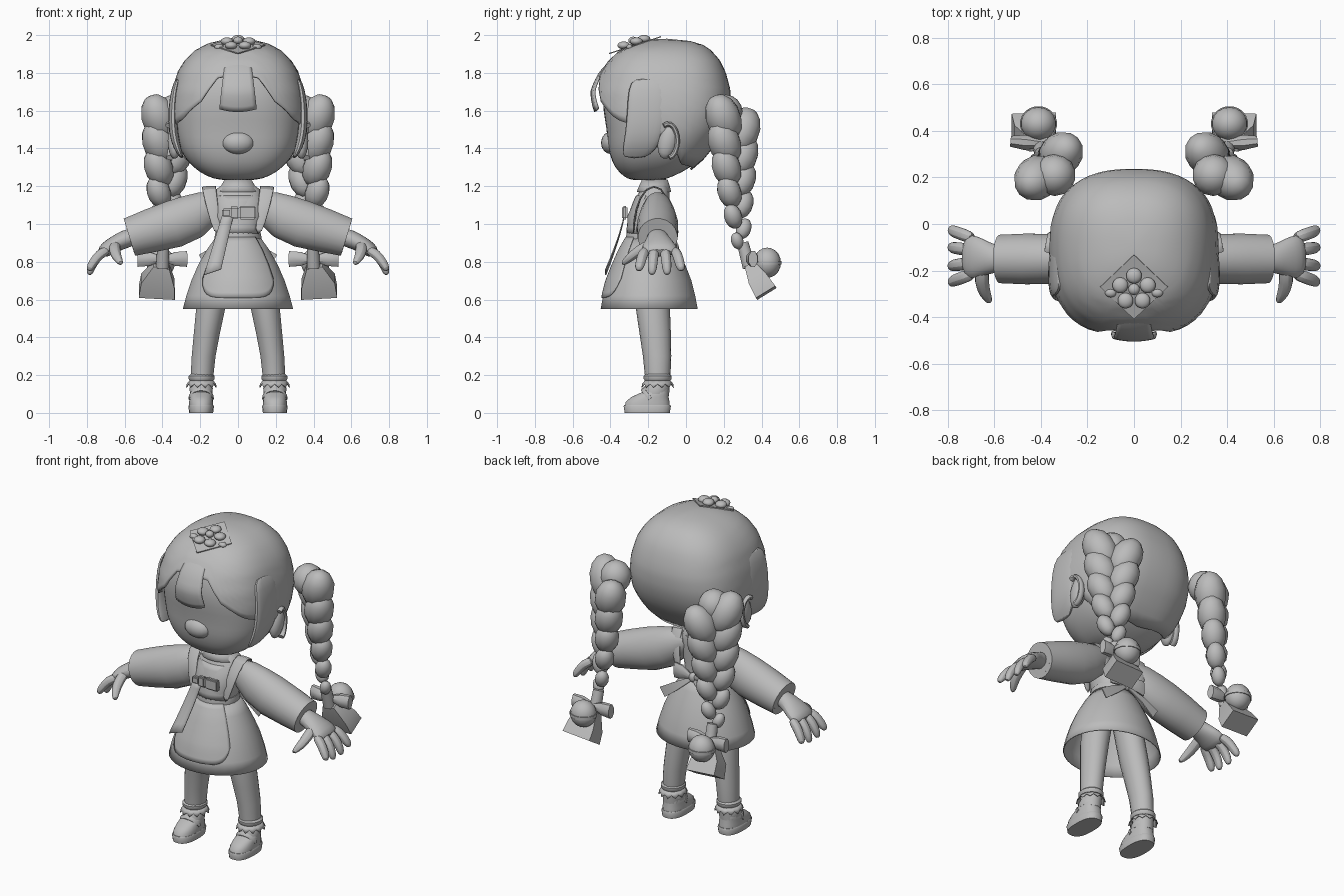
import bpy, bmesh, math
from mathutils import Vector, Matrix

cube = bpy.data.objects.get("Cube")
if cube:
    bpy.data.objects.remove(cube)

clay = bpy.data.materials.new("plain_grey")
clay.use_nodes = True
GREY = (0.5, 0.5, 0.5, 1)
clay.diffuse_color = GREY
clay.node_tree.nodes["Principled BSDF"].inputs["Base Color"].default_value = GREY


def finish(name, bm, mirror=False, sub=0, thick=0, angle=40):
    bmesh.ops.remove_doubles(bm, verts=bm.verts, dist=0.0004)
    bmesh.ops.recalc_face_normals(bm, faces=bm.faces)
    me = bpy.data.meshes.new(name)
    bm.to_mesh(me)
    bm.free()
    me.materials.append(clay)
    ob = bpy.data.objects.new(name, me)
    bpy.context.collection.objects.link(ob)
    bpy.ops.object.select_all(action='DESELECT')
    ob.select_set(True)
    bpy.context.view_layer.objects.active = ob
    bpy.ops.object.shade_smooth_by_angle(angle=math.radians(angle))
    if thick:
        m = ob.modifiers.new("thickness", 'SOLIDIFY')
        m.thickness, m.offset = thick, 0
    if sub:
        m = ob.modifiers.new("rounding", 'SUBSURF')
        m.levels = m.render_levels = sub
    if mirror:
        ob.modifiers.new("mirror", 'MIRROR')


def skin(bm, rings, caps=True):
    vs = [[bm.verts.new(p) for p in r] for r in rings]
    n = len(vs[0])
    for a, b in zip(vs, vs[1:]):
        for i in range(n):
            bm.faces.new((a[i], a[(i + 1) % n], b[(i + 1) % n], b[i]))
    if caps:
        bm.faces.new(vs[0][::-1])
        bm.faces.new(vs[-1])


def power(t, p):
    return math.copysign(abs(t) ** (2 / p), t)


# rows are (x, y, z, radius along side, other radius); flat keeps rings level
def loft(name, rows, n=16, side=(1, 0, 0), flat=False, p=2, caps=True, bm=None, **kw):
    own = bm is None
    bm = bm or bmesh.new()
    pts = [Vector(r[:3]) for r in rows]
    rings = []
    for i, r in enumerate(rows):
        t = Vector((0, 0, 1)) if flat else (pts[min(i + 1, len(pts) - 1)] - pts[max(i - 1, 0)]).normalized()
        v = t.cross(Vector(side)).normalized()
        u = v.cross(t)
        ang = [2 * math.pi * (k + 0.5) / n for k in range(n)]
        rings.append([pts[i] + u * r[3] * power(math.cos(a), p) + v * r[4] * power(math.sin(a), p) for a in ang])
    skin(bm, rings, caps)
    if own:
        finish(name, bm, **kw)


def patch(name, f, nu, nv, **kw):
    bm = bmesh.new()
    g = [[bm.verts.new(f(i / nu, j / nv)) for i in range(nu + 1)] for j in range(nv + 1)]
    for j in range(nv):
        for i in range(nu):
            bm.faces.new((g[j][i], g[j][i + 1], g[j + 1][i + 1], g[j + 1][i]))
    finish(name, bm, **kw)


def ball(bm, loc, size, rot=None, seg=14):
    m = Matrix.Translation(loc) @ (rot or Matrix()) @ Matrix.Diagonal((*size, 1))
    bmesh.ops.create_uvsphere(bm, u_segments=seg, v_segments=seg // 2 + 1, radius=1, matrix=m)


def interp(table, x):
    for a, b in zip(table, table[1:]):
        if x <= b[0]:
            t = max(0, (x - a[0]) / (b[0] - a[0]))
            return [p + (q - p) * t for p, q in zip(a, b)]
    return list(table[-1])


# head profile: height, half width, front y, back y
HEAD = [(1.23, .09, -.29, -.13), (1.25, .165, -.33, -.07), (1.3, .24, -.38, .03), (1.36, .29, -.402, .09),
        (1.42, .318, -.416, .135), (1.5, .337, -.42, .185), (1.6, .344, -.44, .215), (1.7, .331, -.443, .217),
        (1.8, .3, -.415, .19), (1.86, .262, -.38, .16), (1.91, .21, -.33, .115), (1.945, .14, -.25, .06),
        (1.964, .06, -.16, -.03)]


# point on the head; angle 0 faces the front
def on_head(a, z, off=0):
    _, rx, f, b = interp(HEAD, z)
    return Vector(((rx + off) * power(math.sin(a), 2.6),
                   (f + b) / 2 - ((b - f) / 2 + off) * power(math.cos(a), 2.6), z))


bm = bmesh.new()
skin(bm, [[on_head(2 * math.pi * k / 32, r[0]) for k in range(32)] for r in HEAD])
finish("head", bm, sub=1)
bm = bmesh.new()
ball(bm, (0, -.395, 1.43), (.085, .055, .06), seg=18)
finish("nose", bm)

# hair cap with a shaped lower edge that lifts at the front, closed at the crown
HAIRLINE = [(0, 1.79), (.26, 1.77), (.405, 1.66), (.84, 1.555), (1.4, 1.5), (1.75, 1.4), (2.1, 1.32), (math.pi, 1.29)]


def cap(u, v):
    if v == 0:
        return Vector((0, -.1, 1.975))
    a = (u * 2 - 1) * math.pi
    low = interp(HAIRLINE, abs(a))[1]
    lift = .022 * v * v * max(0, math.cos(a * 1.2)) if abs(a) < 1.3 else 0
    p = on_head(a, 1.968 - (1.968 - low) * v ** 1.4, .014 + lift)
    p.z += .007 * (1 - v)
    return p


patch("hair_cap", cap, 56, 18, thick=.012)


def fringe(u, v):
    s = u * 2 - 1
    z = 1.87 - .26 * v - .015 * (1 - s * s) * v
    x = s * (.06 + .037 * v ** .7)
    return Vector((x, interp(HEAD, z)[2] - .016 - .04 * math.sin(v * 2.5) + 1.5 * x * x, z))


patch("centre_fringe", fringe, 8, 10, thick=.014)
loft("side_lock", [(.315, -.2, 1.775, .012, .08), (.335, -.205, 1.72, .02, .105), (.347, -.205, 1.6, .025, .11),
                   (.343, -.22, 1.48, .025, .105), (.322, -.245, 1.4, .022, .095), (.295, -.275, 1.345, .01, .065)],
     n=12, flat=True, mirror=True, sub=1, p=2.4)

# ears with a raised rim
bm = bmesh.new()
lean = Matrix.Rotation(math.radians(-14), 4, 'X')
ball(bm, (.335, -.095, 1.44), (.038, .052, .097), lean)
loft("", [(.362 - .01 * math.sin(a), -.095 + .05 * math.sin(a), 1.44 + .09 * math.cos(a), .02, .014)
          for a in [math.pi * (k / 9 - .15) for k in range(11)]], n=8, bm=bm)
finish("ear", bm, mirror=True)

# flower ornament on its square plate
tilt = Matrix.Rotation(math.radians(18), 4, 'X')
bm = bmesh.new()
bmesh.ops.create_cube(bm, size=1, matrix=Matrix.Translation((0, -.27, 1.947)) @ tilt
                      @ Matrix.Rotation(math.pi / 4, 4, 'Z') @ Matrix.Diagonal((.205, .205, .006, 1)))
finish("flower_plate", bm)
bm = bmesh.new()
hub = Vector((0, -.28, 1.957))
ball(bm, hub + Vector((0, 0, .015)), (.025, .025, .02))
for k in range(5):
    a = math.pi / 2 + k * math.tau / 5
    ball(bm, hub + tilt @ Vector((.062 * math.cos(a), .062 * math.sin(a), .004)), (.034, .034, .021))
for s in (-1, 1):
    ball(bm, hub + Vector((s * .1, -.015, -.02)), (.025, .02, .016))
finish("flower", bm)

# braids: alternating slanted strands hanging from the back of the head
bm = bmesh.new()
L = Vector((.72, -.69, 0))
N = 11
for i in range(N):
    t = i / (N - 1)
    s = -1 if i % 2 else 1
    r = (.108 * (1 - t) + .038 * t) * (1 + .1 * math.sin(math.pi * t))
    c = Vector((.362 + .035 * t, .25 + .04 * t * t, 1.56 - .65 * t)) + L * s * r * .7
    axis = (Vector((0, 0, -1)) - L * s * .5).normalized()
    ball(bm, c, (r * .88, r * .88, r * 1.25), axis.to_track_quat('Z', 'Y').to_matrix().to_4x4(), 12)
ball(bm, (.34, .21, 1.59), (.09, .09, .095))
finish("braid", bm, mirror=True, angle=60)
loft("braid_tie", [(.395, .3, .9, .032, .032), (.4, .335, .77, .036, .036)], n=12, mirror=True)
bm = bmesh.new()
ball(bm, (.41, .43, .795), (.077, .073, .08), seg=18)
finish("bell", bm, mirror=True)
loft("bell_band", [(.41, .43, .785, .08, .076), (.41, .43, .805, .08, .076)], n=20, mirror=True)
loft("bell_ribbon_tail", [(.405, .34, .78, .06, .04), (.425, .385, .7, .125, .075), (.43, .425, .635, .135, .085)],
     n=4, mirror=True)
for s in (-1, 1):
    loft("bell_bow_loop", [(.4, .345, .815, .015, .02), (.4 + s * .07, .35, .815, .04, .035),
                           (.4 + s * .13, .355, .815, .045, .025)], n=8, side=(0, 0, 1), mirror=True)

# neck and dress
loft("neck", [(0, -.165, 1.12, .065, .062), (0, -.165, 1.2, .06, .06), (0, -.17, 1.3, .065, .065)], flat=True)
loft("bodice", [(0, -.195, .88, .11, .11), (0, -.195, .96, .115, .11), (0, -.2, 1.04, .135, .112),
                (0, -.18, 1.12, .14, .095), (0, -.165, 1.18, .12, .078), (0, -.165, 1.215, .075, .068)],
     n=24, flat=True, p=2.3)
loft("collar", [(0, -.165, 1.235, .068, .066), (0, -.167, 1.2, .09, .08), (0, -.17, 1.17, .115, .09)],
     flat=True, caps=False, thick=.006)
loft("waistband", [(0, -.195, .905, .122, .122), (0, -.195, .93, .126, .124), (0, -.195, .955, .12, .12)],
     n=24, flat=True)
SKIRT = [(.55, .29, .255), (.62, .272, .242), (.7, .245, .222), (.78, .21, .19), (.86, .165, .155), (.93, .115, .115)]
loft("skirt", [(0, -.195, z, rx, ry) for z, rx, ry in SKIRT], n=32, flat=True, caps=False, thick=.006)


def apron(u, v):
    s = u * 2 - 1
    z = .93 - v * (.32 - .1 * abs(s) ** 6)
    _, rx, ry = interp(SKIRT, z)
    a = s * .85
    return Vector(((rx + .008) * math.sin(a), -.195 - (ry + .008) * math.cos(a), z))


patch("apron", apron, 24, 12, thick=.005)
patch("apron_bib", lambda u, v: Vector(((u * 2 - 1) * (.105 + .02 * v), -.312 + .05 * v * v + .05 * (u * 2 - 1) ** 2,
                                       .95 + .2 * v)), 8, 6, thick=.006)
loft("shoulder_strap", [(.105, -.28, .94, .02, .006), (.135, -.27, 1.08, .035, .006), (.155, -.215, 1.2, .042, .006),
                        (.155, -.125, 1.205, .042, .006), (.135, -.082, 1.08, .03, .006), (.1, -.08, .94, .02, .006)],
     n=8, mirror=True, sub=1)

# front bow with one long tail, and the apron bow at the back
bm = bmesh.new()
for x, w, h in ((-.02, .05, .065), (.05, .09, .07), (-.06, .05, .045)):
    bmesh.ops.create_cube(bm, size=1, matrix=Matrix.Translation((x, -.325, 1.06)) @ Matrix.Diagonal((w, .03, h, 1)))
bmesh.ops.bevel(bm, geom=bm.edges[:], offset=.008, segments=2, affect='EDGES')
finish("front_bow", bm)
patch("front_bow_tail", lambda u, v: Vector((-.08 + u * .06 - .1 * v + .03 * u * v, -.325 - .1 * v ** 1.3,
                                            1.06 - .33 * v + .03 * u * v)), 2, 6, thick=.006)
bm = bmesh.new()
ball(bm, (0, -.07, .94), (.025, .022, .03))
finish("back_bow_knot", bm)
loft("back_bow_loop", [(.01, -.07, .94, .012, .012), (.07, -.06, .96, .045, .02), (.12, -.06, .96, .05, .012)],
     n=10, side=(0, 0, 1), mirror=True)
loft("back_bow_tail", [(.01, -.065, .93, .015, .005), (.1, -.04, .87, .035, .005), (.19, -.04, .81, .045, .005)],
     n=4, mirror=True)

# sleeves and hands
loft("sleeve", [(.09, -.15, 1.12, .05, .05), (.16, -.15, 1.085, .075, .095), (.24, -.15, 1.04, .095, .12),
                (.34, -.15, 1.0, .108, .127), (.46, -.15, .965, .11, .117), (.575, -.15, .93, .105, .104),
                (.574, -.15, .93, .085, .085), (.54, -.15, .94, .07, .07)],
     n=20, side=(0, 1, 0), mirror=True)
bm = bmesh.new()
loft("", [(.52, -.15, .945, .055, .05), (.6, -.15, .92, .06, .05), (.65, -.145, .895, .085, .045),
          (.7, -.14, .865, .1, .042), (.73, -.14, .84, .088, .028)], n=12, side=(0, 1, 0), bm=bm)
for y0, y2 in ((-.065, -.025), (-.115, -.1), (-.165, -.18), (-.21, -.25)):
    drop = .02 * (y0 < -.2 or y0 > -.1)
    loft("", [(.685, y0, .865, .028, .028), (.735, (y0 + y2) / 2, .84, .03, .029),
              (.77, y2 * .8 + y0 * .2, .79, .029, .026), (.785, y2, .745 + drop, .024, .021),
              (.787, y2, .73 + drop, .01, .01)], n=8, side=(0, 1, 0), bm=bm)
loft("", [(.65, -.18, .9, .034, .03), (.655, -.25, .86, .034, .03), (.64, -.3, .82, .028, .025),
          (.615, -.34, .785, .014, .014)], n=8, bm=bm)
finish("hand", bm, mirror=True, sub=1)

# legs, frilled socks and strapped shoes
loft("leg", [(.085, -.185, .82, .075, .085), (.12, -.18, .68, .08, .09), (.145, -.175, .55, .078, .09),
             (.165, -.163, .42, .07, .083), (.182, -.153, .3, .064, .075), (.19, -.15, .2, .061, .068),
             (.195, -.15, .09, .055, .06)], n=18, flat=True, mirror=True)
loft("sock_cuff", [(.192, -.15, .205, .06, .066), (.193, -.15, .195, .07, .075), (.193, -.15, .18, .07, .075),
                   (.193, -.15, .168, .06, .066)], n=20, flat=True, mirror=True)


def frill(u, v):
    k = round(u * 24)
    a = u * math.tau
    r = .06 + v * (.016 + .006 * (k % 2))
    return Vector((.194 + r * math.sin(a), -.15 - (r + .005) * math.cos(a), .172 - v * (.02 + .018 * (k % 2))))


patch("sock_frill", frill, 24, 1, mirror=True, thick=.004)
loft("ankle", [(.195, -.155, .15, .056, .06), (.195, -.158, .13, .063, .068), (.195, -.165, .1, .06, .07)],
     flat=True, mirror=True)
loft("shoe_sole", [(.195, -.205, 0, .064, .12), (.195, -.205, .035, .068, .126), (.195, -.205, .042, .064, .122)],
     n=24, flat=True, p=2.5, mirror=True)
loft("shoe", [(.195, -.205, .035, .064, .12), (.195, -.203, .06, .064, .116), (.195, -.19, .085, .06, .098),
              (.195, -.165, .108, .058, .072), (.195, -.155, .118, .052, .06)], n=24, flat=True, p=2.4, mirror=True)
loft("shoe_strap", [(.195 + .062 * math.cos(a), -.19 - .04 * math.sin(a), .075 + .05 * math.sin(a), .012, .006)
                    for a in [math.pi * k / 10 for k in range(11)]], n=6, side=(0, .6, .8), mirror=True)
